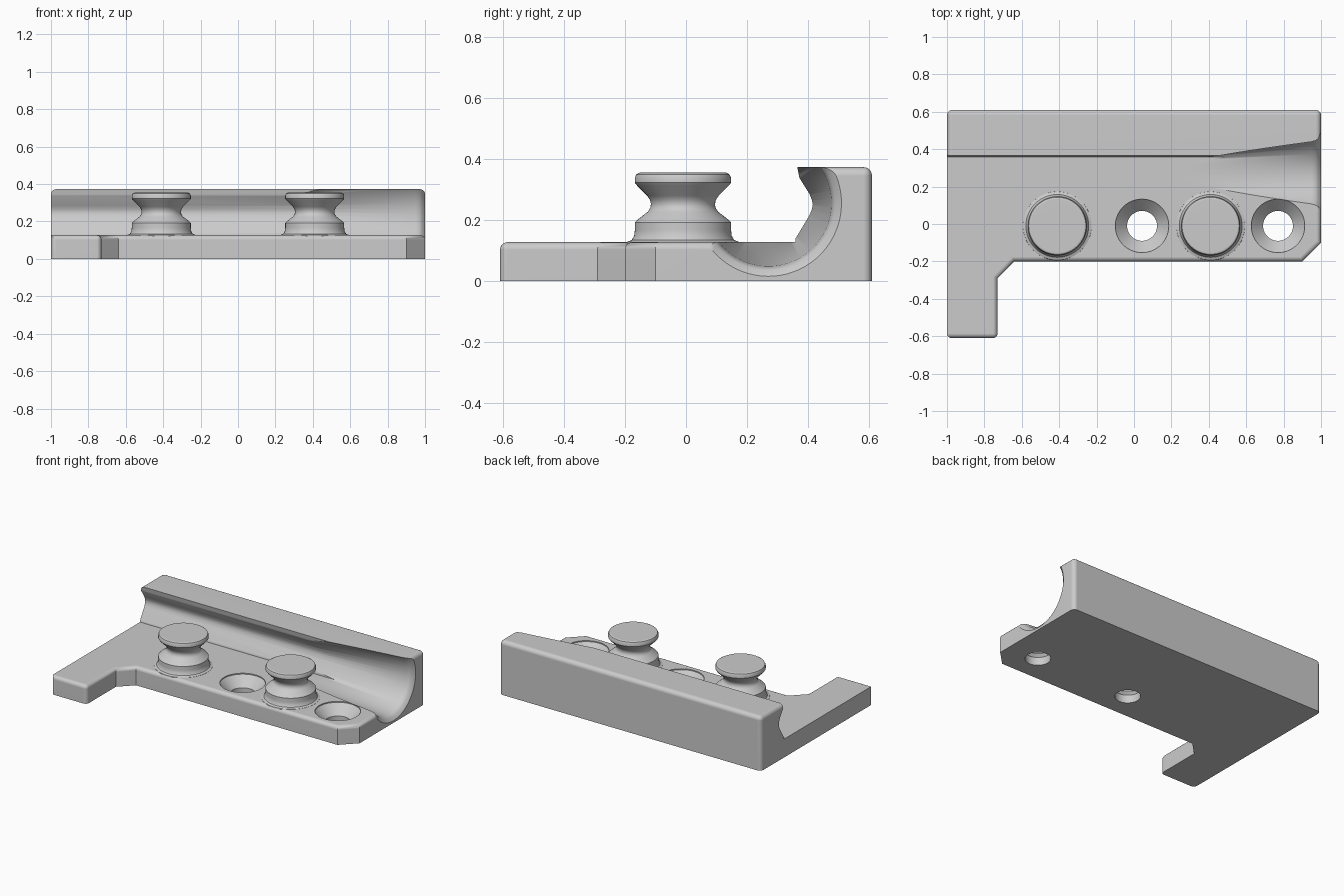
import bpy, bmesh, math
from mathutils import Vector

old = bpy.data.objects.get("Cube")
if old:
    bpy.data.objects.remove(old, do_unlink=True)

grey = bpy.data.materials.new("plain grey")
grey.use_nodes = True
COLOR = (0.6, 0.6, 0.6, 1)
grey.diffuse_color = COLOR
grey.node_tree.nodes["Principled BSDF"].inputs["Base Color"].default_value = COLOR


def finish(bm, name):
    bmesh.ops.recalc_face_normals(bm, faces=bm.faces)
    mesh = bpy.data.meshes.new(name)
    bm.to_mesh(mesh)
    bm.free()
    mesh.materials.append(grey)
    ob = bpy.data.objects.new(name, mesh)
    bpy.context.collection.objects.link(ob)
    return ob


def prism(name, points, depth, rounded, radius):
    """Extrude a polygon along depth and round the edges picked by a rule."""
    bm = bmesh.new()
    face = bm.faces.new([bm.verts.new(p) for p in points])
    ext = bmesh.ops.extrude_face_region(bm, geom=[face])
    moved = [v for v in ext["geom"] if isinstance(v, bmesh.types.BMVert)]
    bmesh.ops.translate(bm, verts=moved, vec=depth)
    edges = [e for e in bm.edges if rounded(e.verts[0].co, e.verts[1].co)]
    bmesh.ops.bevel(bm, geom=edges, offset=radius, segments=5, profile=0.5,
                    affect='EDGES', clamp_overlap=False)
    return finish(bm, name)


def lathe(name, rings, place, steps=64):
    """Closed solid of revolution: rings are (radius, height)."""
    bm = bmesh.new()
    loops = [[bm.verts.new(place(r * math.cos(2 * math.pi * i / steps),
                                 r * math.sin(2 * math.pi * i / steps), h))
              for i in range(steps)] for r, h in rings]
    for a, b in zip(loops, loops[1:]):
        for i in range(steps):
            j = (i + 1) % steps
            bm.faces.new((a[i], a[j], b[j], b[i]))
    bm.faces.new(loops[0])
    bm.faces.new(loops[-1])
    return finish(bm, name)


def upright(x):
    return lambda a, b, h: (x + a, -0.01 + b, h)


def boolean(target, tool, operation):
    mod = target.modifiers.new(operation, 'BOOLEAN')
    mod.operation, mod.solver, mod.object = operation, 'EXACT', tool
    bpy.context.view_layer.objects.active = target
    bpy.ops.object.modifier_apply(modifier=mod.name)
    bpy.data.objects.remove(tool, do_unlink=True)


def smooth(ob):
    bpy.ops.object.select_all(action='DESELECT')
    ob.select_set(True)
    bpy.context.view_layer.objects.active = ob
    bpy.ops.object.shade_smooth_by_angle(angle=math.radians(32))
    ob.modifiers.new("even shading", 'WEIGHTED_NORMAL').keep_sharp = True


# L-shaped plate with rounded front and right edges
PLATE = 0.127
outline = [(-1, -0.61), (-0.73, -0.61), (-0.73, -0.29), (-0.64, -0.2),
           (0.9, -0.2), (1, -0.1), (1, 0.5), (-1, 0.5)]


def plate_edge(a, b):
    top = min(a.z, b.z) > 0.1
    left = max(a.x, b.x) < -0.99
    back = min(a.y, b.y) > 0.4
    corner = max(a.y, b.y) < -0.6 and abs(a.z - b.z) > 0.1
    return (top and not left and not back) or corner


base = prism("base_plate", [(x, y, 0) for x, y in outline],
             Vector((0, 0, PLATE)), plate_edge, 0.025)

# Rear wall with a hollowed front face
section = [(0.61, 0), (0.61, 0.373), (0.365, 0.373), (0.372, 0.338),
           (0.405, 0.285), (0.413, 0.265), (0.416, 0.25), (0.413, 0.235),
           (0.405, 0.215), (0.36, 0.14), (0.355, 0.1), (0.355, 0)]


def wall_edge(a, b):
    top = min(a.z, b.z) > 0.36
    back = min(a.y, b.y) > 0.6
    end = abs(a.x - b.x) < 0.01
    return (top and (end or back)) or (back and end)


wall = prism("rear_wall", [(-1, y, z) for y, z in section],
             Vector((2, 0, 0)), wall_edge, 0.028)
boolean(base, wall, 'UNION')

# Flared trough widening towards the right end
trough = lathe("trough_cutter",
               [(0.128, 0.24), (0.207, 0.95), (0.212, 0.97), (0.22, 0.985),
                (0.24, 1.0), (0.24, 1.1)],
               lambda a, b, h: (h, 0.27 + a, 0.255 + b), 96)
boolean(base, trough, 'DIFFERENCE')

# Countersunk screw holes
for x in (0.043, 0.77):
    hole = lathe("hole_cutter", [(0.08, -0.1), (0.08, 0.055), (0.143, 0.12),
                                 (0.143, 0.2)], upright(x))
    boolean(base, hole, 'DIFFERENCE')
smooth(base)

# Waisted knobs with a flared foot
knob = [(0.185, 0.12), (0.183, 0.128), (0.168, 0.134), (0.16, 0.148),
        (0.158, 0.165), (0.158, 0.192), (0.15, 0.2), (0.115, 0.227),
        (0.107, 0.24), (0.105, 0.252), (0.108, 0.265), (0.117, 0.279),
        (0.15, 0.312), (0.158, 0.322), (0.158, 0.338), (0.153, 0.349),
        (0.142, 0.355)]
for side, x in (("right", -0.41), ("left", 0.41)):
    smooth(lathe(side + "_knob", knob, upright(x)))
